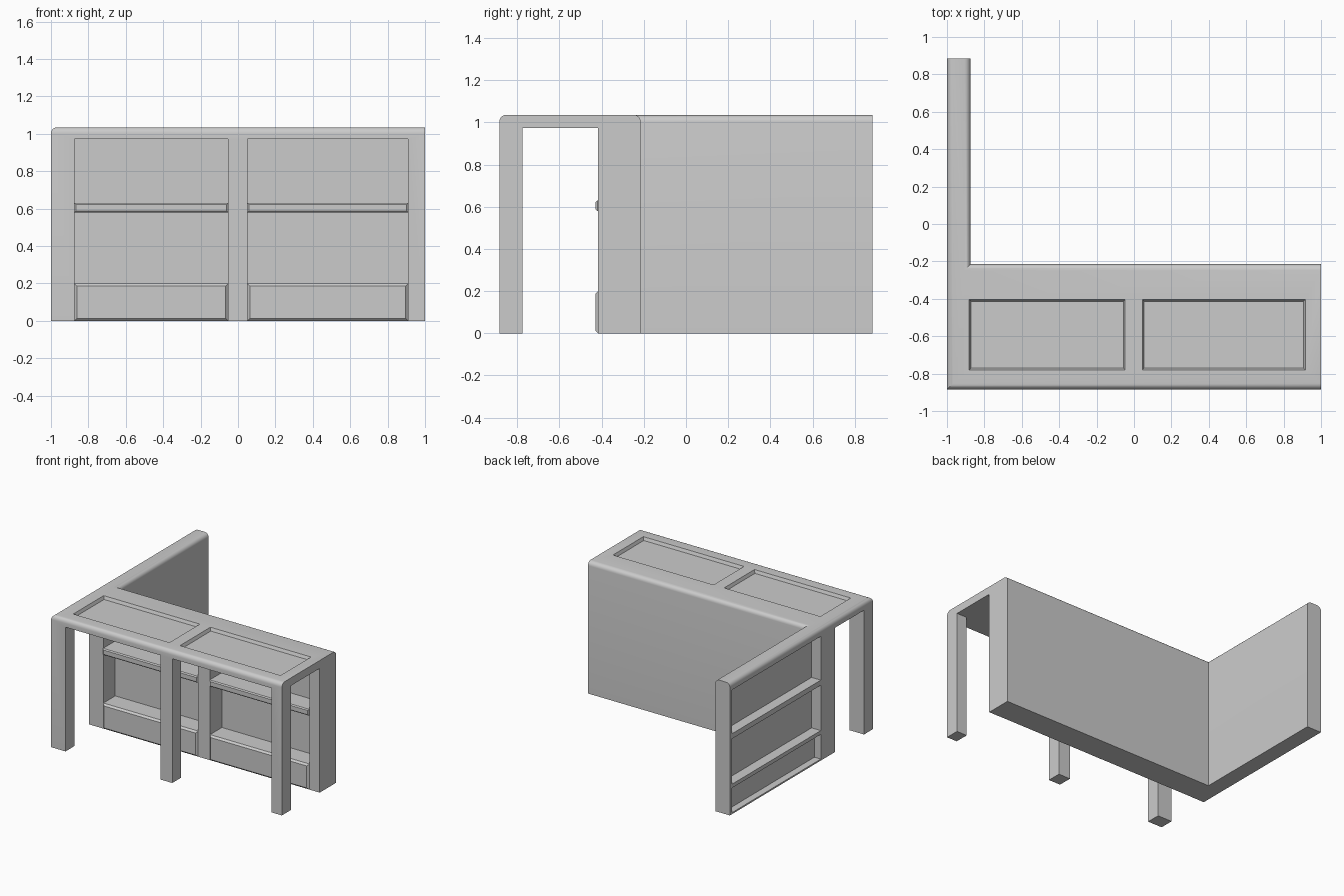
import bpy, bmesh
from math import radians

if "Cube" in bpy.data.objects:
    bpy.data.objects.remove(bpy.data.objects["Cube"])

H = 1.035
BAYS = [(-0.875, -0.053), (0.05, 0.91)]


def finish(bm, name):
    bmesh.ops.recalc_face_normals(bm, faces=bm.faces)
    me = bpy.data.meshes.new(name)
    bm.to_mesh(me)
    bm.free()
    ob = bpy.data.objects.new(name, me)
    bpy.context.collection.objects.link(ob)
    return ob


def box(name, lo, hi, taper=0.0, bevel_front=0.0):
    bm = bmesh.new()
    bmesh.ops.create_cube(bm, size=1)
    for v in bm.verts:
        low = v.co.z < 0
        for i in range(3):
            s = -1 if v.co[i] < 0 else 1
            v.co[i] = (lo[i] if s < 0 else hi[i]) - (s * taper if low and i < 2 else 0)
    if bevel_front:
        edges = [e for e in bm.edges if all(abs(v.co.y - lo[1]) < 1e-5 for v in e.verts)]
        bmesh.ops.bevel(bm, geom=edges, offset=bevel_front, segments=1, affect='EDGES')
    return finish(bm, name)


# L-shaped counter body, rounded on the long top edges
bm = bmesh.new()
outline = [(-1, -0.885), (1, -0.885), (1, -0.215), (-0.874, -0.215), (-0.874, 0.885), (-1, 0.885)]
base = bm.faces.new([bm.verts.new((x, y, 0)) for x, y in outline])
ext = bmesh.ops.extrude_face_region(bm, geom=[base])
for v in ext['geom']:
    if isinstance(v, bmesh.types.BMVert):
        v.co.z = H
# restore the floor face if the extrusion consumed it
if not any(all(v.co.z == 0 for v in f.verts) for f in bm.faces):
    bm.faces.new([v for v in bm.verts if v.co.z == 0])
bmesh.ops.recalc_face_normals(bm, faces=bm.faces)
edges = []
for e in bm.edges:
    a, b = (v.co for v in e.verts)
    top = a.z > 1 and b.z > 1
    right_end = a.x > 0.99 and b.x > 0.99
    wing_end = a.y > 0.88 and b.y > 0.88
    if top and not right_end and not wing_end:
        edges.append(e)
bmesh.ops.bevel(bm, geom=edges, offset=0.033, segments=5, profile=0.5, affect='EDGES')
body = finish(bm, "counter_body")

# Cutters: walkway under the top, front bays, top insets, side shelf bays
cutters = [box("walkway_cutter", (-1.2, -0.775, -0.2), (1.2, -0.417, 0.973))]
for x0, x1 in BAYS:
    cutters.append(box("bay_cutter", (x0, -1.1, -0.3), (x1, -0.27, 0.973)))
    cutters.append(box("top_inset_cutter", (x0 - 0.01, -0.785, H - 0.024),
                       (x1 + 0.01, -0.4, H + 0.01), taper=0.014))
for z0, z1, depth in [(0.012, 0.205, 0.055), (0.235, 0.59, 0.08), (0.63, 0.973, 0.08)]:
    cutters.append(box("side_bay_cutter", (-1.2, -0.24, z0), (-1 + depth, 0.86, z1)))

bpy.context.view_layer.objects.active = body
for c in cutters:
    c.hide_render = True
    m = body.modifiers.new("cut", 'BOOLEAN')
    m.operation = 'DIFFERENCE'
    m.solver = 'EXACT'
    m.object = c
    bpy.ops.object.modifier_apply(modifier=m.name)
    bpy.data.objects.remove(c)

bpy.ops.object.select_all(action='DESELECT')
body.select_set(True)
bpy.ops.object.shade_smooth_by_angle(angle=radians(30))

# Chamfered shelves and kick boxes inside the front bays
for x0, x1 in BAYS:
    box("front_shelf", (x0, -0.428, 0.58), (x1, -0.265, 0.63), bevel_front=0.008)
    box("front_base_box", (x0, -0.43, 0), (x1, -0.265, 0.2), bevel_front=0.014)
